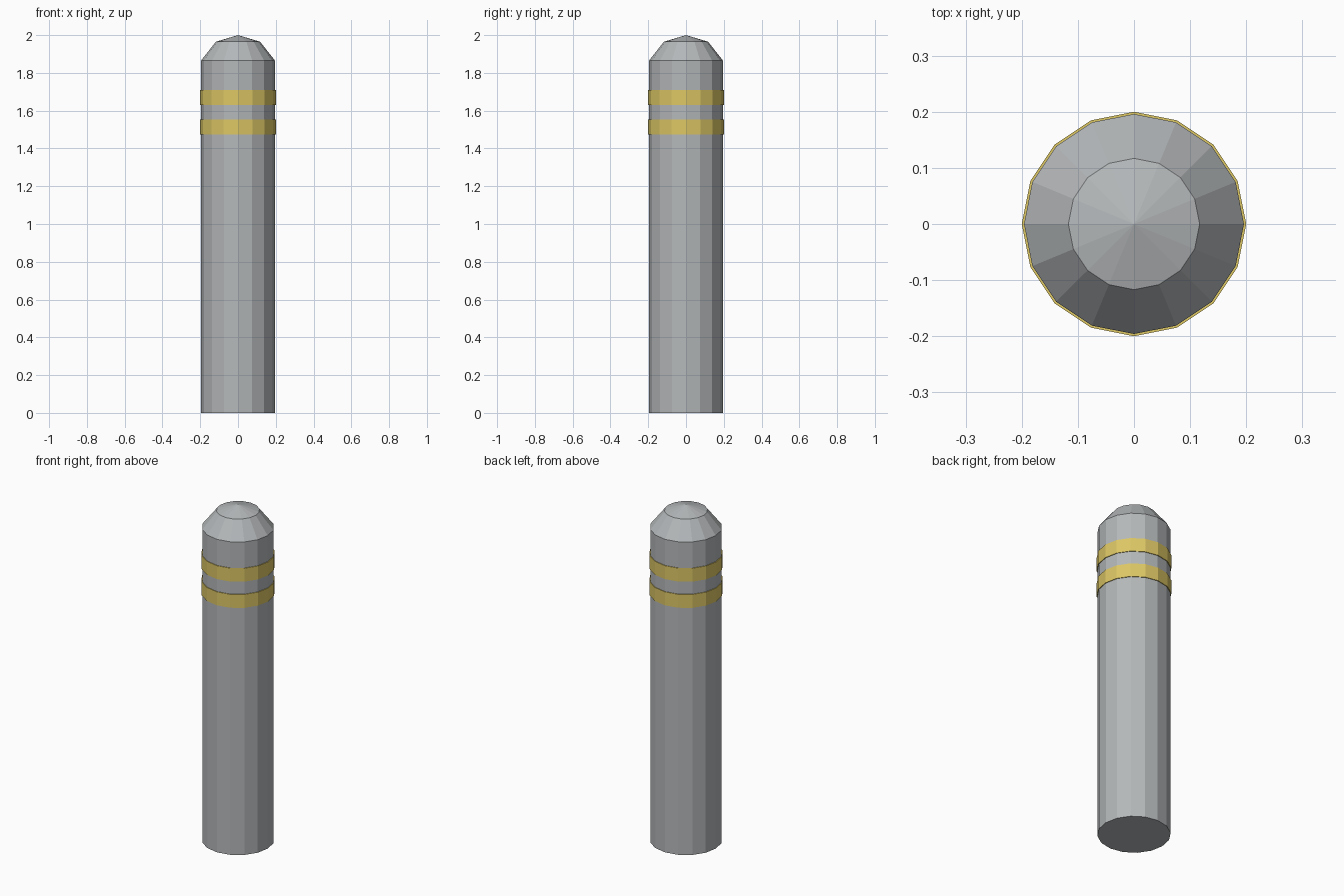
import bpy
import bmesh
from math import cos, sin, tau

SIDES = 16

cube = bpy.data.objects.get("Cube")
if cube:
    bpy.data.objects.remove(cube, do_unlink=True)


def material(name, color):
    mat = bpy.data.materials.new(name)
    mat.use_nodes = True
    mat.diffuse_color = color
    mat.node_tree.nodes["Principled BSDF"].inputs["Base Color"].default_value = color
    return mat


def lathe(name, profile, mat, closed=False):
    """Revolve (radius, height) points; a zero radius becomes one centre vertex."""
    bm = bmesh.new()
    rings = []
    for r, z in profile:
        if r == 0:
            rings.append([bm.verts.new((0, 0, z))] * SIDES)
        else:
            rings.append([bm.verts.new((r * cos(tau * i / SIDES), r * sin(tau * i / SIDES), z))
                          for i in range(SIDES)])
    pairs = list(zip(rings, rings[1:]))
    if closed:
        pairs.append((rings[-1], rings[0]))
    else:
        bm.faces.new(rings[0][::-1])
    for low, high in pairs:
        for i in range(SIDES):
            j = (i + 1) % SIDES
            corners = dict.fromkeys((low[i], low[j], high[j], high[i]))
            bm.faces.new(list(corners))
    bmesh.ops.recalc_face_normals(bm, faces=bm.faces)
    mesh = bpy.data.meshes.new(name)
    bm.to_mesh(mesh)
    bm.free()
    mesh.materials.append(mat)
    obj = bpy.data.objects.new(name, mesh)
    bpy.context.collection.objects.link(obj)
    return obj


grey = material("grey metal", (0.46, 0.48, 0.49, 1))
yellow = material("yellow band", (0.72, 0.57, 0.13, 1))

# Post with a bevelled shoulder and a shallow pointed cap
lathe("post", [(0.196, 0), (0.196, 1.865), (0.117, 1.965), (0, 2)], grey)

# Two raised reflective bands
for name, bottom in (("lower_band", 1.474), ("upper_band", 1.63)):
    top = bottom + 0.08
    lathe(name, [(0.2, bottom), (0.2, top), (0.19, top), (0.19, bottom)], yellow, closed=True)
